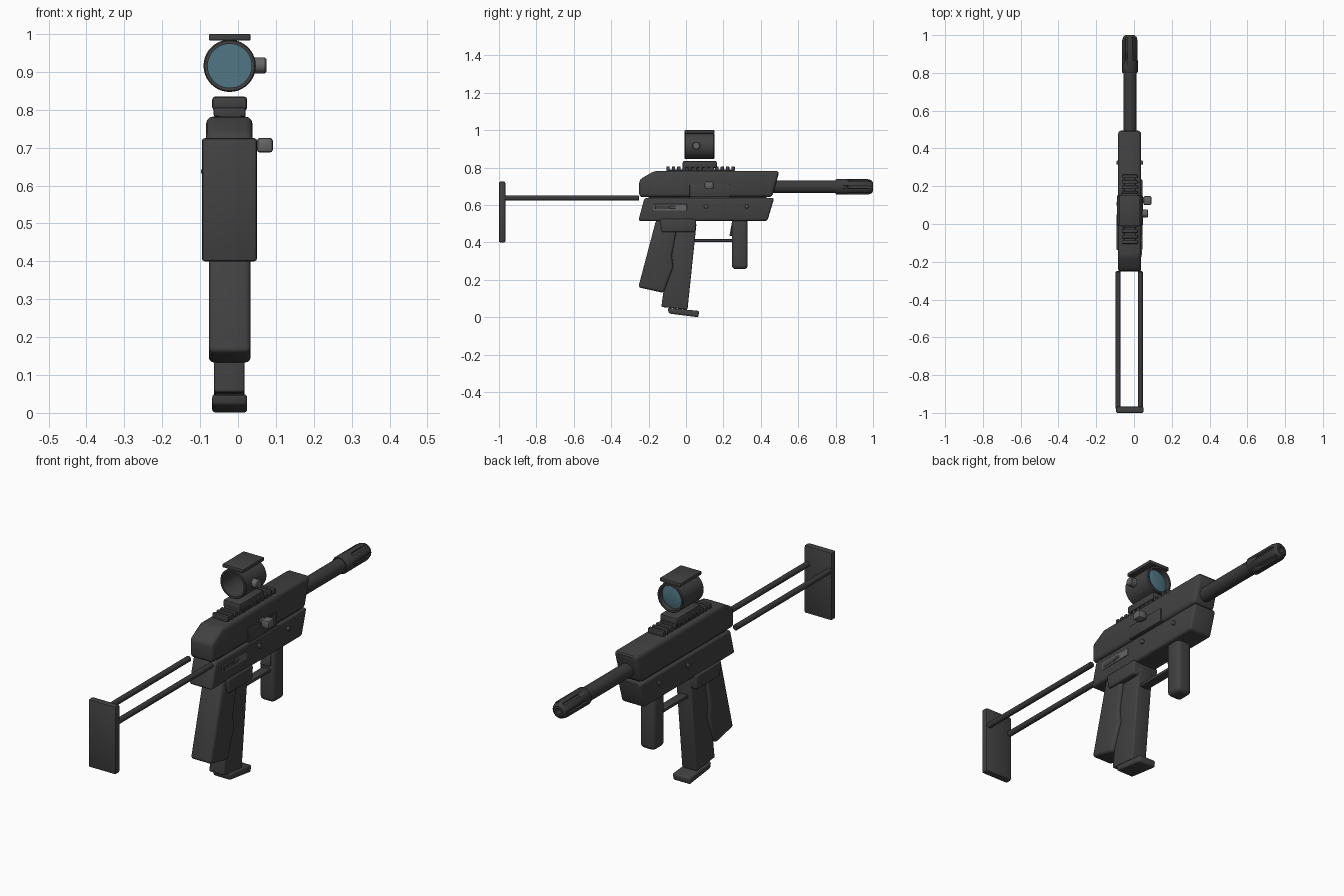
import bpy, bmesh, math
from mathutils import Matrix, Vector

if "Cube" in bpy.data.objects:
    bpy.data.objects.remove(bpy.data.objects["Cube"])

CX = -0.022  # centre plane of the body


def material(name, rgb):
    m = bpy.data.materials.new(name)
    m.diffuse_color = (*rgb, 1)
    m.use_nodes = True
    m.node_tree.nodes["Principled BSDF"].inputs["Base Color"].default_value = m.diffuse_color
    return m


BODY = material("dark grey", (0.053, 0.053, 0.053))
BARREL = material("barrel grey", (0.043, 0.043, 0.043))
STEEL = material("steel grey", (0.13, 0.13, 0.13))
LENS = material("lens blue", (0.08, 0.18, 0.23))


def finish(bm, name, mat, bevel=0.0, segments=3):
    """Round the edges, shade and link the part."""
    bmesh.ops.recalc_face_normals(bm, faces=bm.faces)
    if bevel:
        edges = [e for e in bm.edges if e.calc_face_angle(0) > 0.5]
        bmesh.ops.bevel(bm, geom=edges, offset=bevel, segments=segments,
                        profile=0.5, affect='EDGES', clamp_overlap=True)
    me = bpy.data.meshes.new(name)
    bm.to_mesh(me)
    bm.free()
    me.shade_smooth()
    me.set_sharp_from_angle(angle=math.radians(35))
    me.materials.append(mat)
    ob = bpy.data.objects.new(name, me)
    bpy.context.collection.objects.link(ob)
    return ob


def slab(name, pts, x0, x1, mat=BODY, bevel=0.012, segments=3):
    """Side profile of (y, z) points extruded from x0 to x1."""
    bm = bmesh.new()
    face = bm.faces.new([bm.verts.new((x0, y, z)) for y, z in pts])
    out = bmesh.ops.extrude_face_region(bm, geom=[face])
    verts = [v for v in out["geom"] if isinstance(v, bmesh.types.BMVert)]
    bmesh.ops.translate(bm, vec=(x1 - x0, 0, 0), verts=verts)
    return finish(bm, name, mat, bevel, segments)


def box(name, x, y, z, mat=BODY, bevel=0.006, segments=2):
    pts = [(y[0], z[0]), (y[1], z[0]), (y[1], z[1]), (y[0], z[1])]
    return slab(name, pts, x[0], x[1], mat, bevel, segments)


def lathe(name, profile, origin, axis, mat=BODY, sides=32):
    """Spin (distance, radius) points about an axis through origin."""
    bm = bmesh.new()
    verts = [bm.verts.new((r, 0, d)) for d, r in profile]
    edges = [bm.edges.new(p) for p in zip(verts, verts[1:])]
    bmesh.ops.spin(bm, geom=verts + edges, axis=(0, 0, 1), cent=(0, 0, 0),
                   steps=sides, angle=math.tau)
    bmesh.ops.remove_doubles(bm, verts=bm.verts, dist=1e-5)
    rot = Vector((0, 0, 1)).rotation_difference(Vector(axis)).to_matrix().to_4x4()
    bmesh.ops.transform(bm, matrix=Matrix.Translation(origin) @ rot, verts=bm.verts)
    return finish(bm, name, mat)


def rod(name, start, axis, length, radius, mat=BODY, sides=20, round_=0.004):
    prof = [(0, 0), (0, radius - round_), (round_, radius),
            (length - round_, radius), (length, radius - round_), (length, 0)]
    return lathe(name, prof, start, axis, mat, sides)


X, Y = (1, 0, 0), (0, 1, 0)

# Receiver halves
slab("upper_receiver", [(-0.25, 0.642), (0.46, 0.642), (0.50, 0.782), (-0.17, 0.782),
                        (-0.25, 0.735)], -0.084, 0.038, bevel=0.018)
slab("lower_receiver", [(-0.255, 0.515), (0.435, 0.515), (0.472, 0.638), (-0.222, 0.638)],
     -0.084, 0.038, bevel=0.012)
box("receiver_core", (-0.07, 0.024), (-0.2, 0.43), (0.6, 0.68), bevel=0)

# Grip, magazine and magazine well
slab("magazine_well", [(-0.13, 0.455), (0.05, 0.455), (0.055, 0.525), (-0.14, 0.525)],
     -0.093, 0.045, bevel=0.009)
slab("pistol_grip", [(-0.16, 0.52), (-0.255, 0.16), (-0.12, 0.13), (-0.105, 0.17),
                     (-0.068, 0.27), (-0.076, 0.33), (-0.04, 0.52)],
     -0.077, 0.033, bevel=0.014)
slab("magazine", [(-0.07, 0.5), (-0.132, 0.055), (0.008, 0.04), (0.056, 0.5)],
     -0.063, 0.017, bevel=0.007)
slab("magazine_base", [(-0.098, 0.05), (-0.092, 0.02), (0.066, 0.0), (0.07, 0.034)],
     -0.068, 0.024, bevel=0.008)

# Foregrip with guard bar
box("foregrip", (CX - 0.04, CX + 0.04), (0.245, 0.33), (0.257, 0.53), bevel=0.02, segments=3)
slab("foregrip_collar", [(0.232, 0.435), (0.26, 0.435), (0.26, 0.53), (0.245, 0.505)],
     CX - 0.025, CX + 0.025, bevel=0.004)
box("guard_bar", (CX - 0.022, CX + 0.022), (0.03, 0.26), (0.403, 0.418), bevel=0.004)

# Folding stock
for side, x in (("left", -0.084), ("right", 0.034)):
    rod(side + "_stock_rod", (x, -0.98, 0.637), Y, 0.73, 0.0135, BARREL, 16)
box("butt_plate", (-0.095, 0.05), (-1.0, -0.966), (0.40, 0.725), bevel=0.007)

# Barrel and slotted muzzle
rod("barrel", (CX, 0.44, 0.697), Y, 0.40, 0.034, BARREL, 32)
muzzle = lathe("muzzle", [(0, 0), (0, 0.038), (0.006, 0.042), (0.17, 0.042), (0.19, 0.036),
                          (0.20, 0.024), (0.20, 0.014), (0.16, 0.014), (0.16, 0)],
               (CX, 0.80, 0.697), Y, BARREL)
bm = bmesh.new()
for i in range(6):
    turn = Matrix.Rotation(i * math.tau / 6, 4, 'Y')
    place = Matrix.Translation((CX, 0.925, 0.697)) @ turn @ Matrix.Translation((0.045, 0, 0))
    bmesh.ops.create_cube(bm, size=1, matrix=place @ Matrix.Diagonal((0.026, 0.12, 0.014, 1)))
cutter = finish(bm, "muzzle_slot_cutter", BARREL)
cutter.hide_render = True
cutter.hide_viewport = True
cut = muzzle.modifiers.new("slots", 'BOOLEAN')
cut.operation, cut.object, cut.solver = 'DIFFERENCE', cutter, 'EXACT'

# Bolt cover, bolt handle, selector recess and pins
box("bolt_cover", (0.02, 0.044), (0.02, 0.235), (0.642, 0.71), bevel=0.003)
box("bolt_handle_stem", (0.03, 0.06), (0.11, 0.14), (0.694, 0.719), STEEL, 0.003)
box("bolt_handle", (0.05, 0.092), (0.10, 0.148), (0.687, 0.726), STEEL, 0.008)
box("selector_plate", (0.03, 0.041), (-0.175, 0.005), (0.57, 0.605), STEEL, 0.001, 1)
box("selector_slot", (0.03, 0.0425), (-0.165, -0.08), (0.578, 0.598), BODY, 0.001, 1)
box("selector_lever", (0.03, 0.046), (-0.09, -0.055), (0.582, 0.594), STEEL, 0.002, 1)
for i, y in enumerate((0.107, 0.325)):
    rod(f"receiver_pin_{i + 1}", (-0.093, y, 0.593), X, 0.141, 0.011, STEEL, 16, 0.003)

# Toothed rail and sight mount
box("rail", (CX - 0.03, CX + 0.03), (-0.105, 0.26), (0.775, 0.79), bevel=0.002, segments=1)
for i in range(13):
    y = -0.096 + i * 0.029
    box(f"rail_tooth_{i + 1}", (CX - 0.042, CX + 0.042), (y - 0.009, y + 0.009),
        (0.782, 0.806), bevel=0.004)
box("mount_neck", (CX - 0.037, CX + 0.037), (0.0, 0.15), (0.775, 0.81), bevel=0.003)
box("mount_top", (CX - 0.046, CX + 0.046), (-0.018, 0.165), (0.798, 0.835), bevel=0.008)

# Optical sight: open tube, lens, hood plate and adjuster knob
lathe("sight_tube", [(0, 0.058), (0, 0.066), (0.004, 0.069), (0.156, 0.069), (0.16, 0.066),
                     (0.16, 0.058), (0, 0.058)], (CX, -0.008, 0.916), Y, sides=40)
lathe("sight_lens", [(0, 0), (0, 0.059), (0.004, 0.045), (0.007, 0.025), (0.008, 0)],
      (CX, 0.128, 0.916), Y, LENS, 40)
box("sight_hood", (CX - 0.055, CX + 0.055), (-0.008, 0.152), (0.983, 1.0), bevel=0.003)
rod("sight_knob", (0.038, 0.055, 0.917), X, 0.037, 0.021, STEEL, 20)
